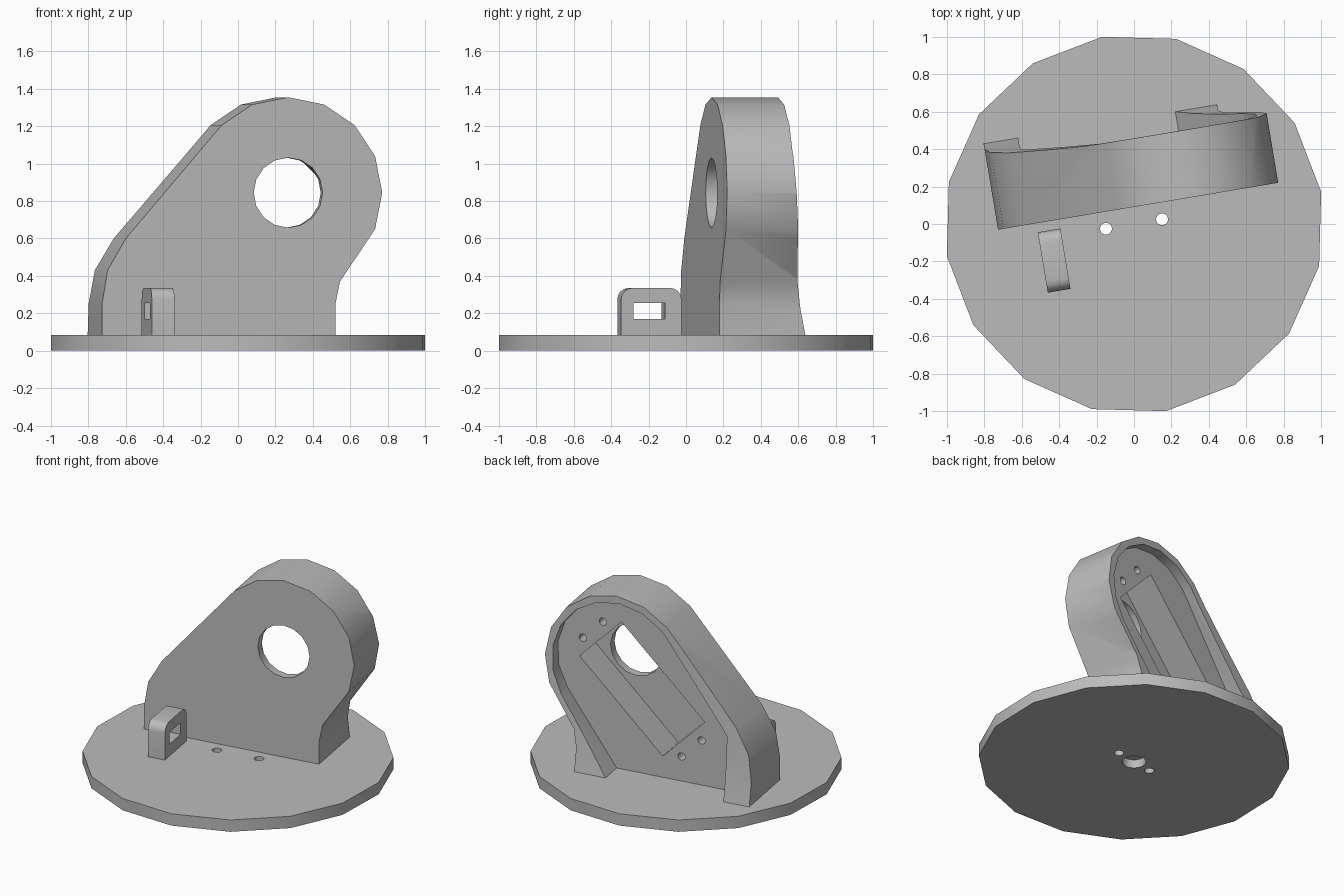
import bpy, bmesh, math
from mathutils import Matrix, Vector

if "Cube" in bpy.data.objects:
    bpy.data.objects.remove(bpy.data.objects["Cube"])

TURN = Matrix.Rotation(math.radians(9.5), 4, 'Z')   # bracket is turned on the base
PLATE = 0.085                                       # base thickness
grey = bpy.data.materials.new("grey plastic")
grey.diffuse_color = (0.5, 0.5, 0.5, 1)
grey.use_nodes = True
grey.node_tree.nodes["Principled BSDF"].inputs["Base Color"].default_value = grey.diffuse_color


def prism(name, pts, a, b, axis='Y', turn=True):
    """Extrude a closed 2D outline from a to b along an axis."""
    place = {'X': lambda p, q, d: (d, p, q),
             'Y': lambda p, q, d: (p, d, q),
             'Z': lambda p, q, d: (p, q, d)}[axis]
    bm = bmesh.new()
    lo = [bm.verts.new(place(p, q, a)) for p, q in pts]
    hi = [bm.verts.new(place(p, q, b)) for p, q in pts]
    n = len(pts)
    bm.faces.new(lo)
    bm.faces.new(hi[::-1])
    for i in range(n):
        bm.faces.new((lo[i], hi[i], hi[(i + 1) % n], lo[(i + 1) % n]))
    bmesh.ops.recalc_face_normals(bm, faces=bm.faces[:])
    if turn:
        bm.transform(TURN)
    me = bpy.data.meshes.new(name)
    bm.to_mesh(me)
    bm.free()
    me.materials.append(grey)
    ob = bpy.data.objects.new(name, me)
    bpy.context.collection.objects.link(ob)
    return ob


def arc(cx, cy, r, start, end, n):
    return [(cx + r * math.cos(math.radians(start + (end - start) * i / n)),
             cy + r * math.sin(math.radians(start + (end - start) * i / n)))
            for i in range(n + 1)]


def ring(cx, cy, r, n=16, start=0):
    return arc(cx, cy, r, start, start + 360, n)[:-1]


def cut(ob, cutters):
    """Subtract every cutter, bake the result and remove the cutters."""
    for c in cutters:
        c.hide_render = True
        m = ob.modifiers.new("cut", 'BOOLEAN')
        m.operation, m.solver, m.object = 'DIFFERENCE', 'EXACT', c
    dg = bpy.context.evaluated_depsgraph_get()
    me = bpy.data.meshes.new_from_object(ob.evaluated_get(dg))
    ob.modifiers.clear()
    ob.data = me
    for c in cutters:
        bpy.data.objects.remove(c)


def smooth(ob):
    bpy.ops.object.select_all(action='DESELECT')
    ob.select_set(True)
    bpy.context.view_layer.objects.active = ob
    bpy.ops.object.shade_smooth_by_angle(angle=math.radians(30))


# round base with two through holes and a blind centre recess underneath
base = prism("base_plate", ring(0, 0, 1.015, 16, 9.7), 0, PLATE, 'Z', False)
cut(base, [prism("hole", ring(s * 0.152, 0, 0.032), -0.1, 0.2, 'Z') for s in (-1, 1)]
    + [prism("recess", ring(0, 0, 0.078), -0.1, 0.06, 'Z')])

# upright motor bracket: outline of the side profile
CX, CZ = 0.287, 0.845
outer = [(-0.722, PLATE), (-0.722, 0.25), (-0.692, 0.43), (-0.593, 0.60)]
outer += arc(CX, CZ, 0.51, 135, -22.5, 7)
outer += [(0.568, 0.37), (0.543, 0.25), (0.543, PLATE)]
bracket = prism("motor_bracket", outer, 0.09, 0.75)

# open cavity behind the plate, leaving a thin rim
inner = [(-0.535, 0.0), (-0.535, 0.40), (-0.53, 0.53)]
inner += arc(CX, CZ, 0.46, 135, -33.75, 8) + [(0.317, PLATE), (0.317, 0.0)]
cavity = prism("cavity", inner, 0.385, 0.9)

# curved back of the rim, flaring into the feet
back = [(0.575, 0.0), (0.556, PLATE), (0.53, 0.22), (0.507, 0.39), (0.485, 0.60),
        (0.467, 0.84), (0.453, 1.08), (0.45, 1.5), (1.2, 1.5), (1.2, 0.0)]
back_cut = prism("back_cut", back, -1.2, 1.2, 'X')


# motor pocket and screw holes, laid out along a 45 degree axis
def tilted(along, across):
    k = math.sqrt(0.5)
    return 0.133 + k * (along - across), 0.69 + k * (along + across)


pocket = prism("pocket", [tilted(0.425 * a, 0.215 * b)
                          for a, b in ((-1, -1), (1, -1), (1, 1), (-1, 1))], 0.15, 0.6)
shaft_hole = prism("shaft_hole", ring(CX, CZ, 0.187), 0.0, 0.3)
screws = [prism("screw_hole", ring(*tilted(0.504 * a, 0.102 * b), 0.027, 12), 0.18, 0.6)
          for a in (-1, 1) for b in (-1, 1)]
cut(bracket, [back_cut, cavity, pocket, shaft_hole] + screws)

# small cable loop in front of the bracket
loop = [(-0.286, PLATE)] + arc(-0.226, 0.275, 0.06, 180, 90, 4)
loop += arc(-0.019, 0.275, 0.06, 90, 0, 4) + [(0.041, PLATE)]
cable_loop = prism("cable_loop", loop, -0.515, -0.392, 'X')
slot = [(-0.219, 0.17), (-0.047, 0.17), (-0.047, 0.255), (-0.219, 0.255)]
cut(cable_loop, [prism("slot", slot, -0.8, -0.1, 'X')])

for part in (base, bracket, cable_loop):
    smooth(part)
